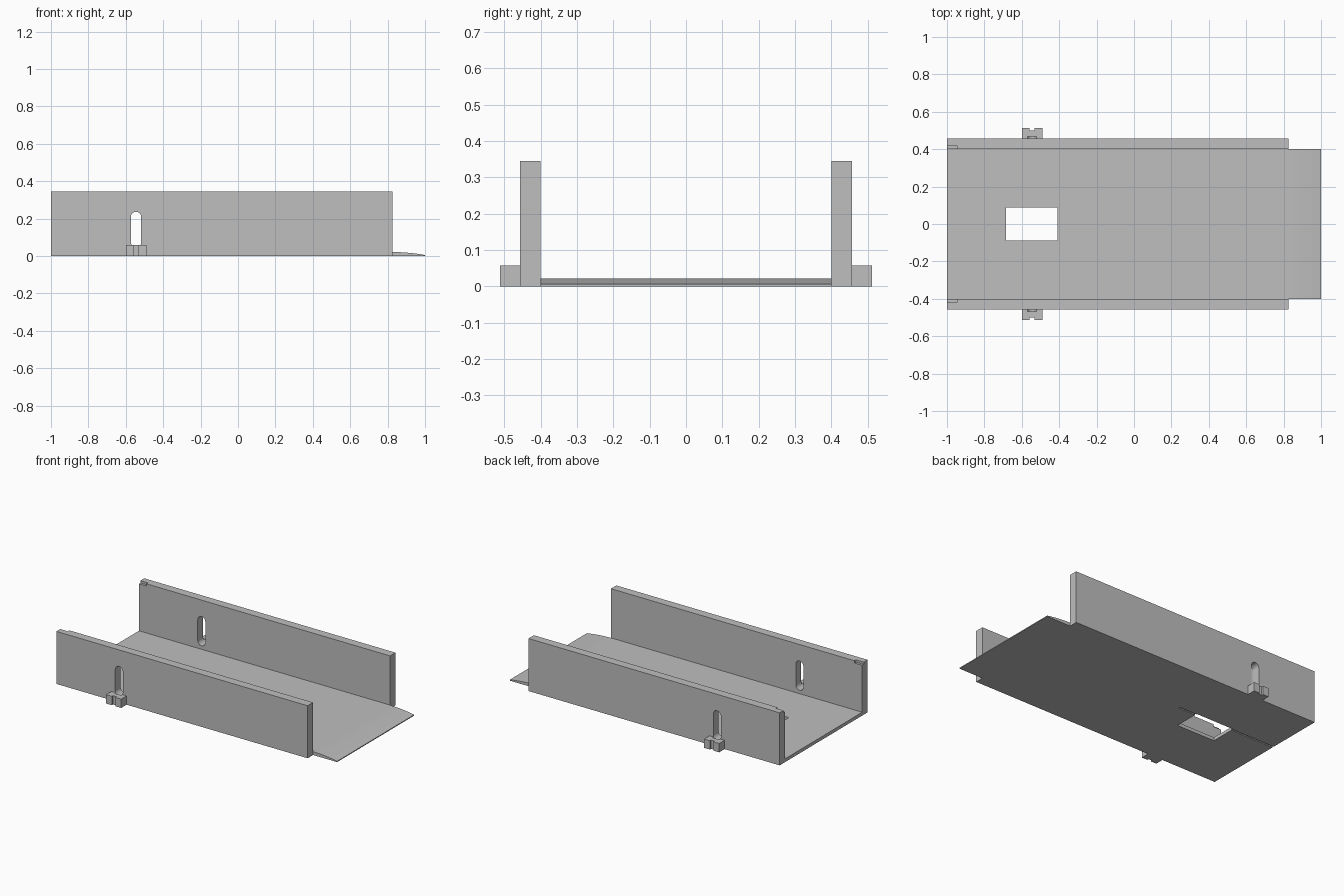
import bpy
import bmesh
import math

default = bpy.data.objects.get("Cube")
if default:
    bpy.data.objects.remove(default, do_unlink=True)

GREY = (0.52, 0.52, 0.52, 1)
material = bpy.data.materials.new("plain grey")
material.use_nodes = True
material.diffuse_color = GREY
material.node_tree.nodes["Principled BSDF"].inputs["Base Color"].default_value = GREY


def prism(name, profile, y0, y1):
    """Extrude an x-z outline from y0 to y1."""
    bm = bmesh.new()
    face = bm.faces.new([bm.verts.new((x, y0, z)) for x, z in profile])
    result = bmesh.ops.extrude_face_region(bm, geom=[face])
    moved = [v for v in result["geom"] if isinstance(v, bmesh.types.BMVert)]
    bmesh.ops.translate(bm, verts=moved, vec=(0, y1 - y0, 0))
    bmesh.ops.recalc_face_normals(bm, faces=bm.faces)
    mesh = bpy.data.meshes.new(name)
    bm.to_mesh(mesh)
    bm.free()
    mesh.materials.append(material)
    obj = bpy.data.objects.new(name, mesh)
    bpy.context.collection.objects.link(obj)
    return obj


def box(name, x0, x1, y0, y1, z0, z1):
    return prism(name, [(x0, z0), (x1, z0), (x1, z1), (x0, z1)], y0, y1)


def cut(target, cutter):
    """Subtract the cutter, then discard it."""
    mod = target.modifiers.new("cut", "BOOLEAN")
    mod.operation = "DIFFERENCE"
    mod.solver = "EXACT"
    mod.object = cutter
    bpy.context.view_layer.objects.active = target
    bpy.ops.object.modifier_apply(modifier=mod.name)
    bpy.data.objects.remove(cutter, do_unlink=True)


def slot_outline(x, low, high, radius, steps=12):
    """Upright slot with round ends."""
    points = []
    for centre, start in ((high - radius, 0), (low + radius, math.pi)):
        for i in range(steps + 1):
            a = start + math.pi * i / steps
            points.append((x + radius * math.cos(a), centre + radius * math.sin(a)))
    return points


LENGTH_END, INNER, OUTER, LUG_OUT = 0.825, 0.4, 0.456, 0.512
HEIGHT, FLOOR, SLOT_X = 0.345, 0.022, -0.545

# Floor with a gently curved ramp lip
ramp = []
for i in range(9):
    t = i / 8
    ramp.append((LENGTH_END + (1 - LENGTH_END) * t, FLOOR - 0.016 * t ** 1.8))
floor = prism("floor_plate", [(-1, 0), (1, 0)] + ramp[::-1] + [(-1, FLOOR)], -INNER, INNER)
cut(floor, box("window_cutter", -0.685, -0.408, -0.088, 0.087, -0.1, 0.1))
cut(floor, box("groove_cutter", -1.1, -0.28, 0.072, 0.082, -0.1, 0.007))

# Side walls and their lugs
for label, side in (("front", -1), ("back", 1)):
    wall = box(label + "_wall", -1, LENGTH_END, side * INNER, side * OUTER, 0, HEIGHT)
    lug = box(label + "_lug", -0.6, -0.49, side * OUTER, side * LUG_OUT, 0, 0.058)

    # Round-ended slot, running slightly into the lug
    outline = slot_outline(SLOT_X, 0.045, 0.237, 0.0275)
    for part in (wall, lug):
        cut(part, prism("slot_cutter", outline, side * 0.3, side * (OUTER + 0.012)))

    # Small step in the inner top corner, and groove down the lug face
    cut(wall, box("step_cutter", -1.1, -0.945, side * 0.3, side * 0.416, 0.33, 0.5))
    cut(lug, box("notch_cutter", -0.558, -0.532, side * 0.5, side * 0.6, -0.1, 0.1))
